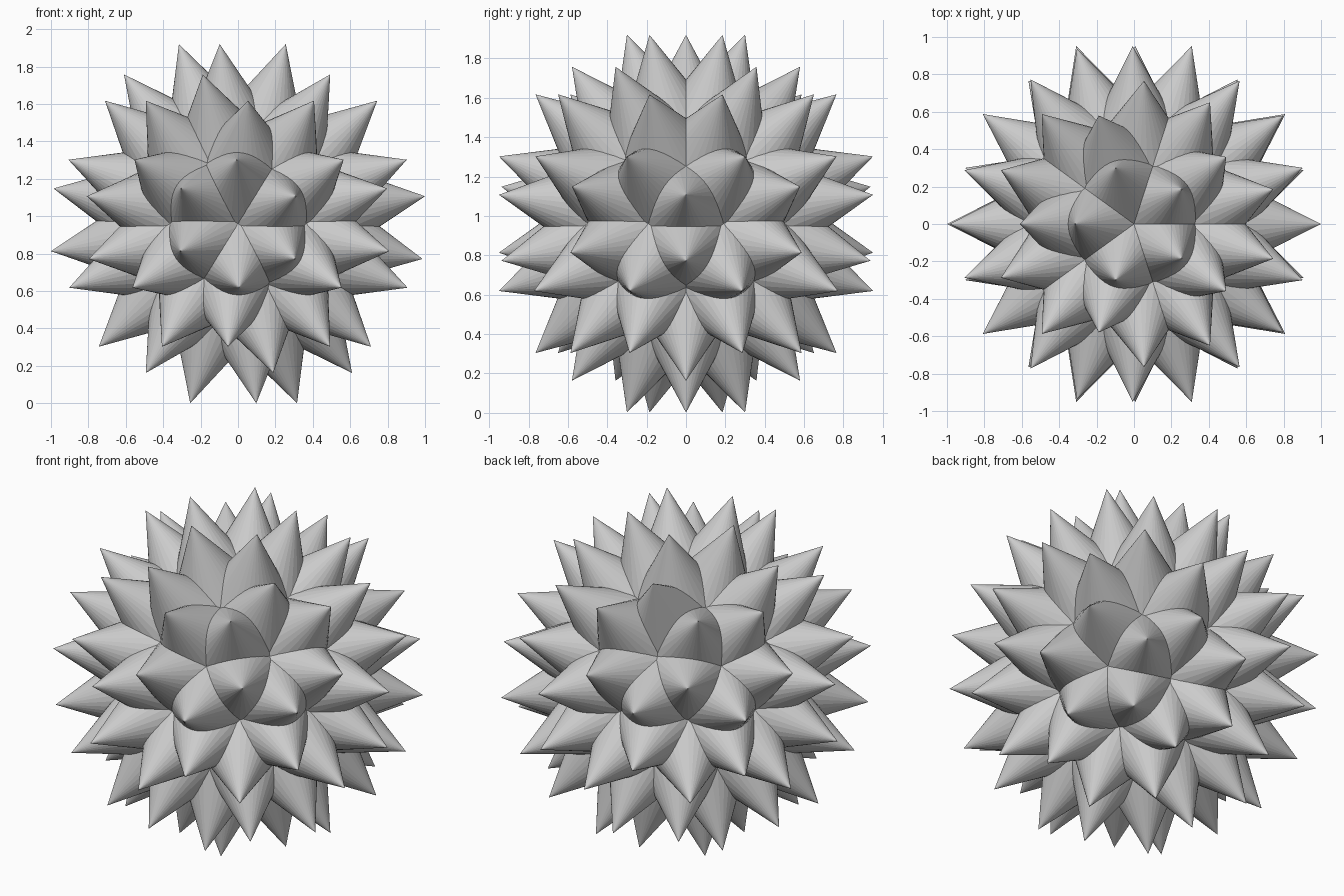
import bpy, bmesh
from mathutils import Matrix, Vector

if "Cube" in bpy.data.objects:
    bpy.data.objects.remove(bpy.data.objects["Cube"])

R = 0.6546           # radius of the hidden layout ball
H = 0.6 * R          # tip height above each ball facet
CENTRE = Vector((0, 0, 0.96))

# Layout ball: 80 facets give the position and direction of each spike
layout = bmesh.new()
bmesh.ops.create_icosphere(layout, subdivisions=2, radius=R)
layout.normal_update()

# Spikes: one flat-shaded cone centred on every facet, pointing along its normal
bm = bmesh.new()
for f in layout.faces:
    place = (Matrix.Translation(CENTRE + f.calc_center_median())
             @ f.normal.to_track_quat('Z', 'Y').to_matrix().to_4x4())
    bmesh.ops.create_cone(bm, cap_ends=True, segments=32,
                          radius1=H, radius2=0, depth=2 * H, matrix=place)
# Merge the stacked points at each tip so every cone is closed
bmesh.ops.remove_doubles(bm, verts=bm.verts, dist=1e-5)
bmesh.ops.recalc_face_normals(bm, faces=bm.faces)
layout.free()

mesh = bpy.data.meshes.new("spikes")
bm.to_mesh(mesh)
bm.free()
spikes = bpy.data.objects.new("spikes", mesh)
bpy.context.collection.objects.link(spikes)
